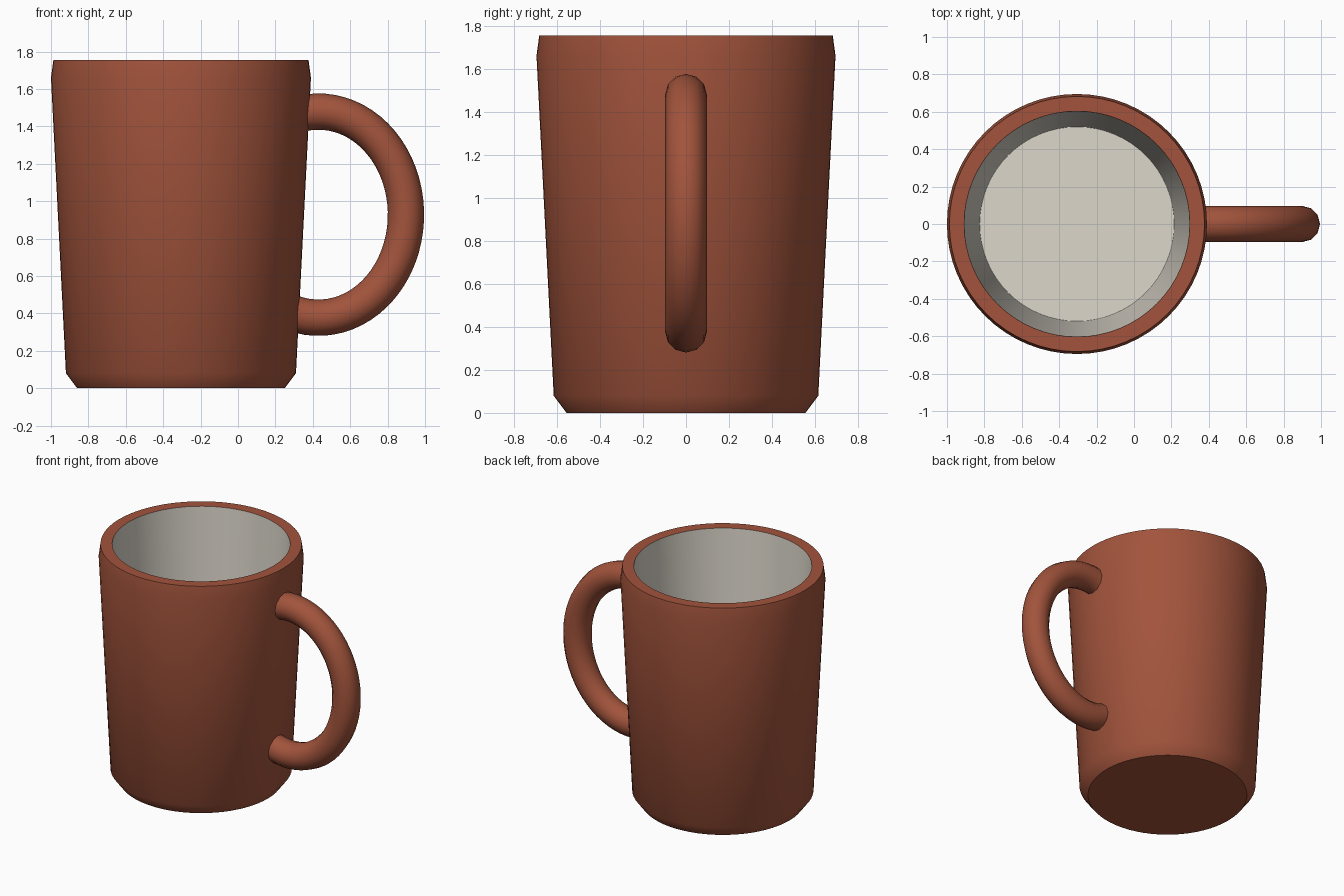
import bpy, bmesh
from math import cos, sin, pi, radians
from mathutils import Vector

if "Cube" in bpy.data.objects:
    bpy.data.objects.remove(bpy.data.objects["Cube"])

CX = -0.305   # mug axis
SEGS = 64


def material(name, rgb):
    m = bpy.data.materials.new(name)
    m.diffuse_color = (*rgb, 1)
    m.use_nodes = True
    m.node_tree.nodes["Principled BSDF"].inputs["Base Color"].default_value = m.diffuse_color
    return m


def finish(name, bm, mat, angle=40):
    me = bpy.data.meshes.new(name)
    bm.to_mesh(me)
    bm.free()
    me.materials.append(mat)
    ob = bpy.data.objects.new(name, me)
    bpy.context.collection.objects.link(ob)
    bpy.ops.object.select_all(action='DESELECT')
    ob.select_set(True)
    bpy.context.view_layer.objects.active = ob
    bpy.ops.object.shade_smooth_by_angle(angle=radians(angle))
    return ob


def bridge(bm, rings):
    for a, b in zip(rings, rings[1:]):
        n = len(a)
        for i in range(n):
            j = (i + 1) % n
            bm.faces.new((a[i], a[j], b[j], b[i]))


def lathe(name, profile, mat, cap_first=False, cap_last=False):
    bm = bmesh.new()
    rings = [[bm.verts.new((CX + r * cos(2 * pi * i / SEGS), r * sin(2 * pi * i / SEGS), z))
              for i in range(SEGS)] for r, z in profile]
    bridge(bm, rings)
    if cap_first:
        bm.faces.new(rings[0][::-1])
    if cap_last:
        bm.faces.new(rings[-1])
    return finish(name, bm, mat)


def elliptical_tube(name, cx, cz, a, b, start, end, radius, steps, sides, mat):
    bm = bmesh.new()
    rings = []
    for k in range(steps + 1):
        t = start + (end - start) * k / steps
        p = Vector((cx + a * cos(t), 0, cz + b * sin(t)))
        out = Vector((b * cos(t), 0, a * sin(t))).normalized()
        side = Vector((0, 1, 0))
        rings.append([bm.verts.new(p + radius * (cos(s) * out + sin(s) * side))
                      for s in (2 * pi * i / sides for i in range(sides))])
    bridge(bm, rings)
    bm.faces.new(rings[0])
    bm.faces.new(rings[-1])
    bmesh.ops.recalc_face_normals(bm, faces=bm.faces)
    return finish(name, bm, mat)


clay = material("clay", (0.36, 0.088, 0.045))
cream = material("cream_glaze", (0.72, 0.68, 0.60))

# Outer wall with chamfered foot and flat rim
lathe("mug_body", [(0.555, 0), (0.615, 0.08), (0.695, 1.66), (0.682, 1.755), (0.603, 1.755)],
      clay, cap_first=True)

# Glazed inner wall and floor
lathe("mug_interior", [(0.603, 1.755), (0.52, 0.10)], cream, cap_last=True)

# Handle, with both ends buried in the wall
elliptical_tube("handle", 0.43, 0.928, 0.468, 0.551, radians(-108), radians(102),
                0.097, 40, 12, clay)
